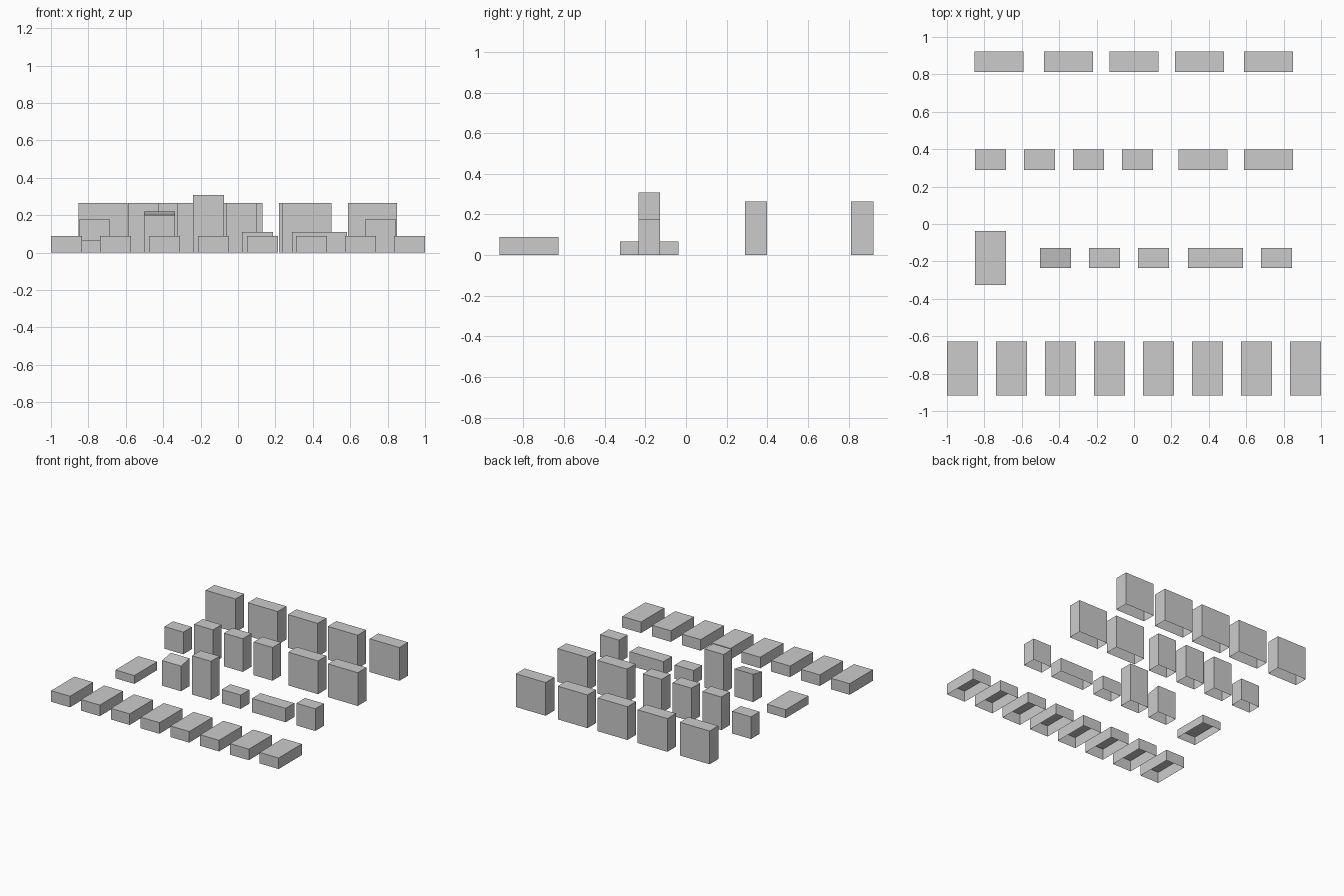
import bpy
import bmesh

if "Cube" in bpy.data.objects:
    bpy.data.objects.remove(bpy.data.objects["Cube"])


def open_block(name, x0, x1, y0, y1, height, back_height=None):
    """Block with no bottom face; the top may slope up to back_height."""
    back = height if back_height is None else back_height
    bm = bmesh.new()
    bmesh.ops.create_cube(bm, size=1)
    for v in bm.verts:
        top = back if v.co.y > 0 else height
        v.co = (x1 if v.co.x > 0 else x0,
                y1 if v.co.y > 0 else y0,
                top if v.co.z > 0 else 0)
    bm.normal_update()
    under = [f for f in bm.faces if f.normal.z < -0.9]
    bmesh.ops.delete(bm, geom=under, context='FACES_ONLY')
    mesh = bpy.data.meshes.new(name)
    bm.to_mesh(mesh)
    bm.free()
    obj = bpy.data.objects.new(name, mesh)
    bpy.context.collection.objects.link(obj)
    return obj


SHORT, LONG = 0.166, 0.262

# Back row: five tall wide blocks
for i, x in enumerate((-0.853, -0.482, -0.131, 0.22, 0.588)):
    open_block(f"back_block_{i + 1}", x, x + LONG, 0.813, 0.922, 0.264)

# Second row: narrow blocks, then two wide ones
for i, (x, w, h) in enumerate(((-0.85, SHORT, 0.176), (-0.589, SHORT, 0.264),
                               (-0.327, SHORT, 0.264), (-0.065, SHORT, 0.264),
                               (0.239, LONG, 0.264), (0.588, LONG, 0.264))):
    open_block(f"second_row_block_{i + 1}", x, x + w, 0.29, 0.398, h)

# Third row: low slab, block with sloping top, then assorted heights
open_block("low_slab", -0.85, -0.684, -0.325, -0.038, 0.066)
open_block("sloped_block", -0.502, -0.336, -0.235, -0.127, 0.2, 0.22)
for i, (x, w, h) in enumerate(((-0.24, SHORT, 0.308), (0.022, SHORT, 0.11),
                               (0.288, 0.296, 0.11), (0.678, SHORT, 0.176))):
    open_block(f"third_row_block_{i + 1}", x, x + w, -0.235, -0.127, h)

# Front row: eight evenly spaced slabs
for i in range(8):
    x = -1 + i * (2 - SHORT) / 7
    open_block(f"front_slab_{i + 1}", x, x + SHORT, -0.922 + 0.004, -0.627, 0.088)
